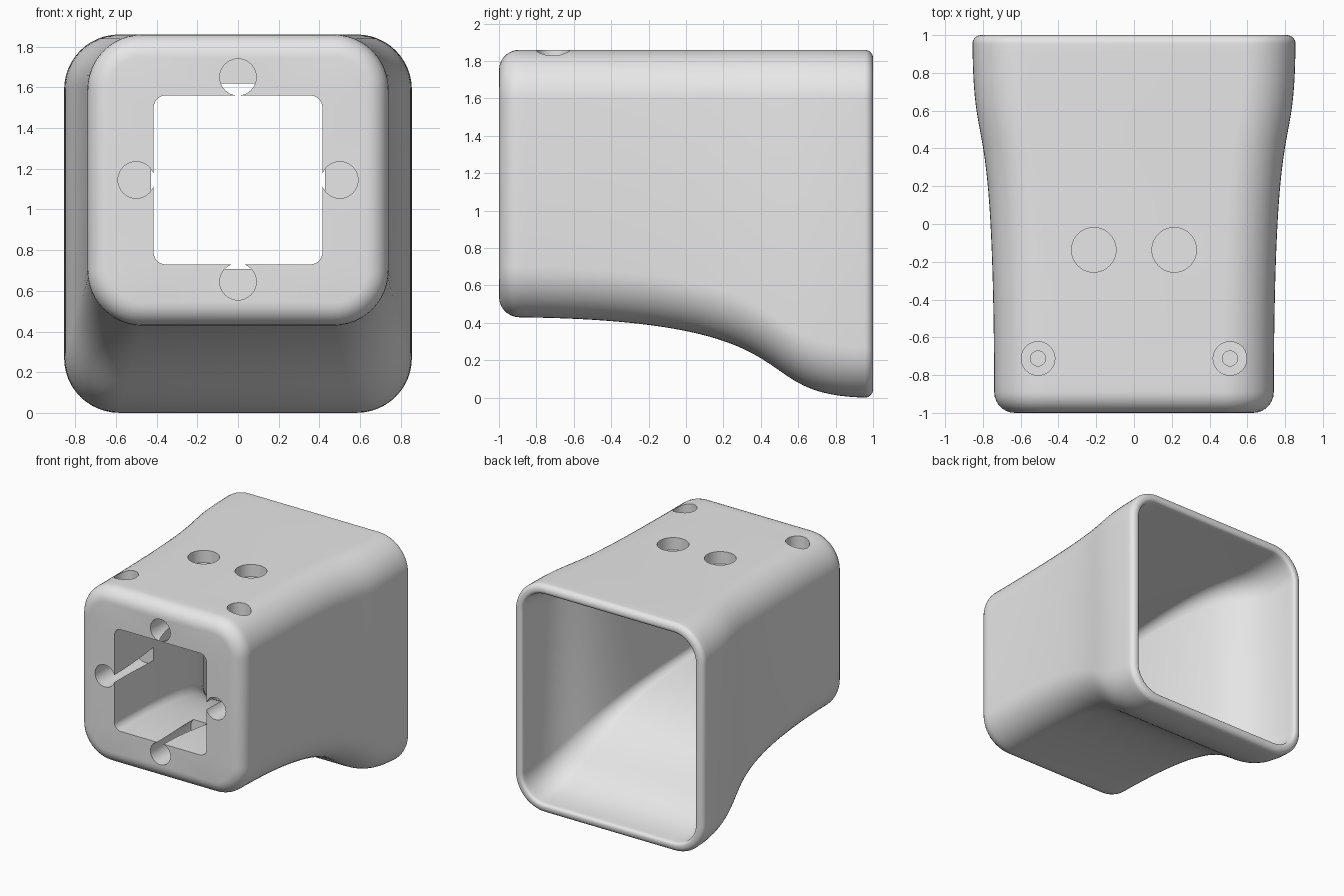
import bpy, bmesh, math
from mathutils import Matrix, Vector

if "Cube" in bpy.data.objects:
    bpy.data.objects.remove(bpy.data.objects["Cube"], do_unlink=True)

grey = bpy.data.materials.new("light grey")
grey.use_nodes = True
colour = (0.8, 0.8, 0.8, 1)
grey.diffuse_color = colour
grey.node_tree.nodes["Principled BSDF"].inputs["Base Color"].default_value = colour


def flare(y):
    """S-curve from 0 at the front to 1 at the back."""
    lo, hi = 0.0, 1.0
    for _ in range(40):
        s = (lo + hi) / 2
        r = 1 - s
        if -r**3 + 3 * r * r * s * 0.8 + 3 * r * s * s * 0.25 + s**3 < y:
            lo = s
        else:
            hi = s
    return 3 * lo**2 - 2 * lo**3


def rounded(half, bottom, top, radius, y, steps=12):
    """Rounded rectangle in the plane of the given y."""
    pts = []
    corners = [(half, top), (-half, top), (-half, bottom), (half, bottom)]
    for i, (x, z) in enumerate(corners):
        cx = x - math.copysign(radius, x)
        cz = z - radius if z == top else z + radius
        for k in range(steps + 1):
            a = (i + k / steps) * math.pi / 2
            pts.append((cx + radius * math.cos(a), y, cz + radius * math.sin(a)))
    return pts


def fillet(distance, radius):
    if distance >= radius:
        return 0.0
    return radius - math.sqrt(max(0, radius**2 - (radius - distance)**2))


def outer(y):
    p = flare(y)
    d = fillet(y + 1, 0.11) + fillet(1 - y, 0.045)
    return rounded(0.74 + 0.115 * p - d, 0.43 * (1 - p) + d, 1.86 - d, 0.27 - d, y)


def inner(y):
    p, t = flare(y), (y + 1) / 2
    d = fillet(1 - y, 0.025)
    return rounded(0.415 + 0.365 * p + d, 0.73 - 0.655 * p - d,
                   1.56 + 0.225 * t + d, 0.06 + 0.14 * p + d, y)


def arc(radius, n=7):
    return [radius * (1 - math.cos(i / n * math.pi / 2)) for i in range(n)]


# Hollow flared housing: outer skin to the back, then inner skin to the front
spine = [-0.89 + 1.845 * i / 40 for i in range(41)]
outer_ys = [-1 + d for d in arc(0.11)] + spine + [1 - d for d in reversed(arc(0.045))]
inner_ys = [1 - d for d in arc(0.025)] + spine[::-1] + [-1]
bm = bmesh.new()
loops = [[bm.verts.new(c) for c in outer(y)] for y in outer_ys]
loops += [[bm.verts.new(c) for c in inner(y)] for y in inner_ys]
for a, b in zip(loops, loops[1:] + loops[:1]):
    for i in range(len(a)):
        j = (i + 1) % len(a)
        bm.faces.new((a[i], a[j], b[j], b[i]))
bmesh.ops.recalc_face_normals(bm, faces=bm.faces)
mesh = bpy.data.meshes.new("housing")
bm.to_mesh(mesh)
bm.free()
mesh.materials.append(grey)
housing = bpy.data.objects.new("housing", mesh)
bpy.context.collection.objects.link(housing)


def drill(name, start, end, radius):
    """Cut a round hole from start to end."""
    start, end = Vector(start), Vector(end)
    axis = end - start
    turn = Vector((0, 0, 1)).rotation_difference(axis).to_matrix().to_4x4()
    cut = bmesh.new()
    bmesh.ops.create_cone(cut, cap_ends=True, segments=40, radius1=radius, radius2=radius,
                          depth=axis.length,
                          matrix=Matrix.Translation((start + end) / 2) @ turn)
    data = bpy.data.meshes.new(name)
    cut.to_mesh(data)
    cut.free()
    data.materials.append(grey)
    cutter = bpy.data.objects.new(name, data)
    bpy.context.collection.objects.link(cutter)
    cutter.hide_render = True
    mod = housing.modifiers.new(name, "BOOLEAN")
    mod.operation, mod.solver, mod.object = "DIFFERENCE", "EXACT", cutter
    return cutter


cutters = []
# Four deep sockets around the front opening
for x, z in ((0, 1.65), (0, 0.645), (-0.5, 1.145), (0.5, 1.145)):
    cutters.append(drill("front_socket", (x, -1.1, z), (x, -0.48, z), 0.09))
# Shallow round pockets, and counterbored screw holes, in the top
for side in (-1, 1):
    cutters.append(drill("top_pocket", (side * 0.213, -0.137, 2), (side * 0.213, -0.137, 1.76), 0.118))
    cutters.append(drill("screw_head", (side * 0.508, -0.712, 2), (side * 0.508, -0.712, 1.74), 0.089))
    cutters.append(drill("screw_shaft", (side * 0.508, -0.712, 1.95), (side * 0.508, -0.712, 1.4), 0.04))

# Bake the cuts and remove the cutters
bpy.context.view_layer.update()
graph = bpy.context.evaluated_depsgraph_get()
baked = bpy.data.meshes.new_from_object(housing.evaluated_get(graph))
housing.modifiers.clear()
housing.data = baked
baked.materials.clear()
baked.materials.append(grey)
for cutter in cutters:
    bpy.data.objects.remove(cutter, do_unlink=True)

bpy.ops.object.select_all(action="DESELECT")
housing.select_set(True)
bpy.context.view_layer.objects.active = housing
bpy.ops.object.shade_smooth_by_angle(angle=math.radians(30))
